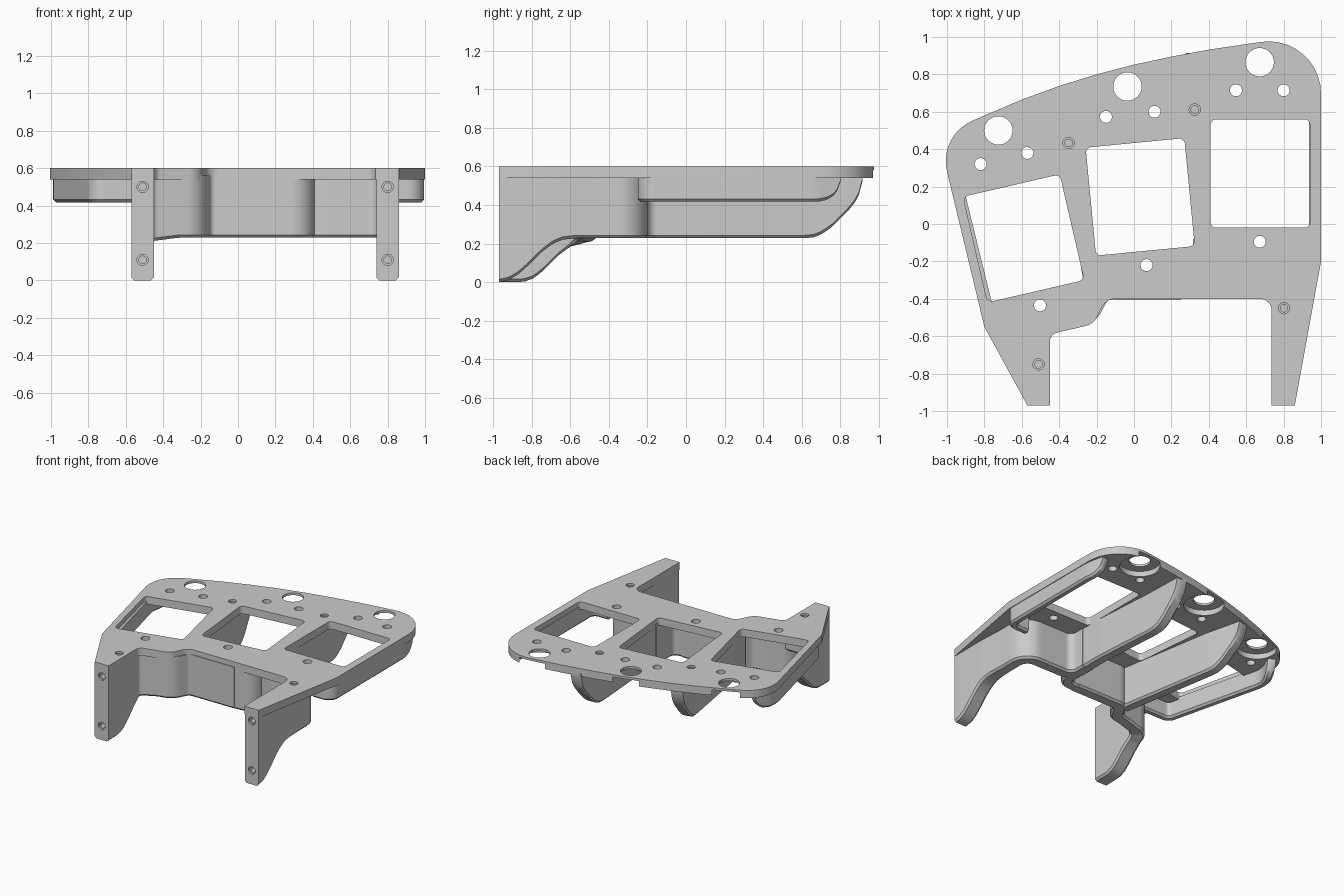
import bpy, bmesh, math
from mathutils import Vector, Matrix

cube = bpy.data.objects.get("Cube")
if cube:
    bpy.data.objects.remove(cube)

grey = bpy.data.materials.new("matte_grey")
grey.use_nodes = True
grey.diffuse_color = (0.6, 0.6, 0.6, 1)
grey.node_tree.nodes["Principled BSDF"].inputs["Base Color"].default_value = (0.6, 0.6, 0.6, 1)

TOP, UNDER = 0.6, 0.54


def make(name, bm):
    bmesh.ops.recalc_face_normals(bm, faces=bm.faces)
    mesh = bpy.data.meshes.new(name)
    bm.to_mesh(mesh)
    bm.free()
    mesh.materials.append(grey)
    ob = bpy.data.objects.new(name, mesh)
    bpy.context.collection.objects.link(ob)
    return ob


def activate(ob):
    bpy.ops.object.select_all(action='DESELECT')
    ob.select_set(True)
    bpy.context.view_layer.objects.active = ob


def smooth(ob):
    activate(ob)
    bpy.ops.object.shade_smooth_by_angle(angle=math.radians(30))


def rounded(corners, closed):
    """Polyline with each (x, y, radius) corner turned into an arc."""
    pts = [Vector((c[0], c[1], 0)) for c in corners]
    out, n = [], len(pts)
    for i, c in enumerate(corners):
        r = c[2] if len(c) > 2 else 0
        if r == 0 or (not closed and i in (0, n - 1)):
            out.append(pts[i])
            continue
        a = (pts[i - 1] - pts[i]).normalized()
        b = (pts[(i + 1) % n] - pts[i]).normalized()
        half = a.angle(b) / 2
        t = r / math.tan(half)
        mid = pts[i] + (a + b).normalized() * r / math.sin(half)
        s, e = pts[i] + a * t - mid, pts[i] + b * t - mid
        out += [mid + s.slerp(e, k / 10).normalized() * r for k in range(11)]
    return out


def prism(bm, pts, z0, z1):
    """Close an outline into a straight-sided solid."""
    low = [bm.verts.new((p.x, p.y, z0)) for p in pts]
    high = [bm.verts.new((p.x, p.y, z1)) for p in pts]
    bm.faces.new(low)
    bm.faces.new(high)
    for i in range(len(pts)):
        j = (i + 1) % len(pts)
        bm.faces.new((low[i], low[j], high[j], high[i]))


def disc(bm, x, y, r, z0, z1):
    ring = [Vector((x + r * math.cos(k * math.pi / 16), y + r * math.sin(k * math.pi / 16), 0))
            for k in range(32)]
    prism(bm, ring, z0, z1)


def bore(bm, x, z, r, depth):
    """Horizontal cutter entering a leg from the front."""
    m = Matrix.Translation((x, -0.97, z)) @ Matrix.Rotation(math.pi / 2, 4, 'X')
    bmesh.ops.create_cone(bm, cap_ends=True, segments=24, radius1=r, radius2=r,
                          depth=2 * depth, matrix=m)


def cut(ob, bm):
    tool = make("cutter", bm)
    tool.hide_render = True
    mod = ob.modifiers.new("cut", 'BOOLEAN')
    mod.operation, mod.solver, mod.object = 'DIFFERENCE', 'EXACT', tool
    activate(ob)
    bpy.ops.object.modifier_apply(modifier=mod.name)
    bpy.data.objects.remove(tool)


def lookup(table, s):
    for (s0, v0), (s1, v1) in zip(table, table[1:]):
        if s <= s1:
            return v0 + (v1 - v0) * max(0, s - s0) / (s1 - s0)
    return table[-1][1]


def wall(name, corners, bottom, width):
    """Upright wall along a plan path; bottom and width vary with distance."""
    path = []
    line = rounded(corners, False)
    for a, b in zip(line, line[1:]):
        n = max(1, math.ceil((b - a).length / 0.02))
        path += [a.lerp(b, k / n) for k in range(n)]
    path.append(line[-1])
    bm, rings, s, c = bmesh.new(), [], 0, 0.015
    for i, p in enumerate(path):
        s += (p - path[i - 1]).length if i else 0
        d = (path[min(i + 1, len(path) - 1)] - path[max(i - 1, 0)]).normalized()
        side = Vector((-d.y, d.x, 0))
        h, z = lookup(width, s) / 2, lookup(bottom, s)
        section = [(h, 0.56), (h, z + c), (h - c, z), (c - h, z), (-h, z + c), (-h, 0.56)]
        rings.append([bm.verts.new(p + side * o + Vector((0, 0, k))) for o, k in section])
    for r, q in zip(rings, rings[1:]):
        for k in range(6):
            j = (k + 1) % 6
            bm.faces.new((r[k], r[j], q[j], q[k]))
    bm.faces.new(rings[0])
    bm.faces.new(rings[-1])
    return make(name, bm)


# Top plate outline
outline = [(0.86, -0.97), (1.0, -0.2), (1.0, 1.02, 0.28), (0.6, 0.962), (0.4, 0.932),
           (0.2, 0.895), (0, 0.852), (-0.2, 0.80), (-0.4, 0.738), (-0.6, 0.665), (-0.8, 0.58),
           (-1.046, 0.472, 0.235), (-0.8, -0.55), (-0.57, -0.97), (-0.45, -0.97),
           (-0.45, -0.59, 0.05), (-0.215, -0.535, 0.1), (-0.15, -0.4, 0.08),
           (0.735, -0.4, 0.06), (0.735, -0.97)]
bm = bmesh.new()
prism(bm, rounded(outline, True), UNDER, TOP)
plate = make("top_plate", bm)

big_holes = [(-0.725, 0.5), (-0.035, 0.735), (0.672, 0.865)]
small_holes = [(-0.82, 0.32), (-0.57, 0.38), (-0.15, 0.573), (0.11, 0.6), (0.545, 0.715),
               (0.8, 0.715), (0.672, -0.095), (0.067, -0.22), (-0.503, -0.435)]
screws = [(0.325, 0.612), (-0.35, 0.433), (0.802, -0.45), (-0.51, -0.75)]
windows = [(0.675, 0.27, 0), (0.033, 0.145, 5.5), (-0.59, -0.077, 13)]

# Windows, through holes and screw heads
bm = bmesh.new()
for x, y, deg in windows:
    turn = Matrix.Translation((x, y, 0)) @ Matrix.Rotation(math.radians(deg), 4, 'Z')
    box = rounded([(sx * 0.265, sy * 0.29, 0.03)
                   for sx, sy in ((1, 1), (-1, 1), (-1, -1), (1, -1))], True)
    prism(bm, [turn @ p for p in box], 0.4, 0.8)
for x, y in big_holes:
    disc(bm, x, y, 0.076, 0.4, 0.8)
for x, y in small_holes:
    disc(bm, x, y, 0.032, 0.4, 0.8)
for x, y in screws:
    disc(bm, x, y, 0.03, 0.585, 0.8)
cut(plate, bm)

# Recesses under the big holes and screw shafts
bm = bmesh.new()
for x, y in big_holes:
    disc(bm, x, y, 0.145, 0.4, 0.582)
for x, y in screws:
    disc(bm, x, y, 0.02, 0.4, 0.8)
cut(plate, bm)
smooth(plate)

# Legs running into the front wall
leg_width = [(0, 0.12), (0.3, 0.12), (0.5, 0.1)]
left_rise = [(0, 0), (0.05, 0.01), (0.1, 0.04), (0.15, 0.085), (0.22, 0.155), (0.28, 0.2),
             (0.33, 0.22), (0.4, 0.228)]
right_rise = [(0, 0), (0.13, 0.002), (0.18, 0.02), (0.23, 0.06), (0.31, 0.14), (0.37, 0.185),
              (0.43, 0.207), (0.6, 0.228)]
left_leg = wall("left_leg_and_front_wall",
                [(0.8, -0.97), (0.8, -0.25, 0.1), (0.365, -0.25, 0.1), (0.365, -0.08)],
                left_rise, leg_width)
right_leg = wall("right_leg_and_front_wall",
                 [(-0.51, -0.97), (-0.51, -0.535, 0.08), (-0.24, -0.485, 0.09),
                  (-0.17, -0.355, 0.08), (0.25, -0.355)], right_rise, leg_width)
for leg, x in ((left_leg, 0.8), (right_leg, -0.51)):
    for r, depth in ((0.03, 0.015), (0.02, 0.1)):
        bm = bmesh.new()
        for z in (0.5, 0.11):
            bore(bm, x, z, r, depth)
        cut(leg, bm)
    smooth(leg)

# Deep ribs between the windows
rib_end = [(0, 0.525), (0.01, 0.47), (0.035, 0.42), (0.07, 0.375), (0.16, 0.285),
           (0.21, 0.25), (0.25, 0.233), (0.3, 0.228)]
rib_width = [(0, 0.09), (1, 0.09)]
smooth(wall("left_rib", [(0.32, 0.915), (0.33, 0.61, 0.5), (0.365, 0.1, 0.5),
                         (0.365, -0.355, 0.08), (0.2, -0.355)], rib_end, rib_width))
smooth(wall("right_rib", [(-0.42, 0.715), (-0.35, 0.433, 0.5), (-0.25, -0.16, 0.5),
                          (-0.215, -0.36)], rib_end, rib_width))

# Shallow outer side walls
side_end = [(0, 0.525), (0.01, 0.485), (0.04, 0.447), (0.07, 0.428), (0.12, 0.417)]
side_width = [(0, 0.06), (1, 0.06)]
smooth(wall("left_side_wall", [(0.935, 0.8), (0.965, 0.66, 0.25), (0.965, -0.22, 0.06),
                               (0.82, -0.22)], side_end, side_width))
smooth(wall("right_side_wall", [(-0.9, 0.46), (-0.968, 0.3, 0.2), (-0.764, -0.53, 0.06),
                                (-0.5, -0.53)], side_end, side_width))
